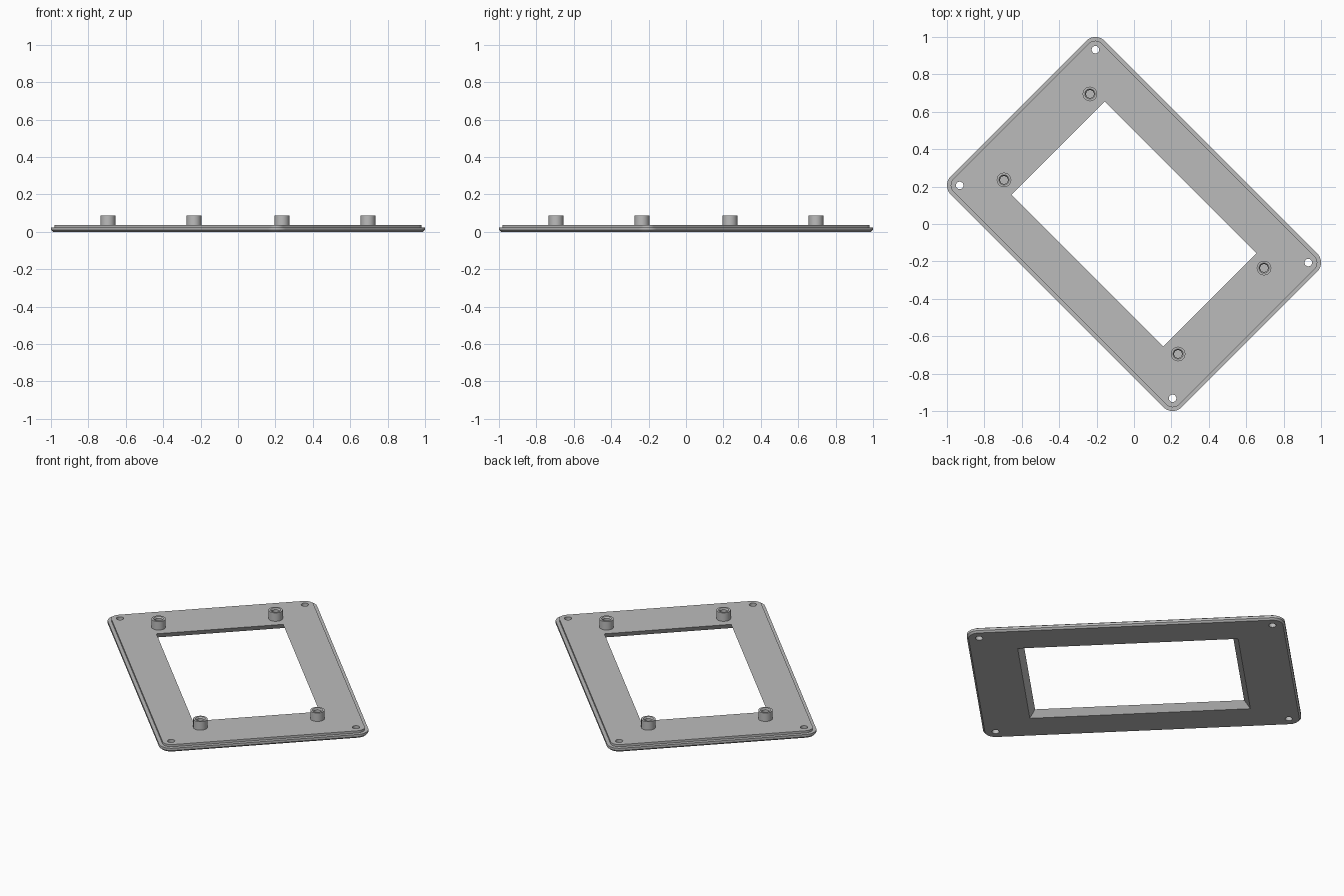
import bpy, bmesh, math
from mathutils import Matrix

if "Cube" in bpy.data.objects:
    bpy.data.objects.remove(bpy.data.objects["Cube"])

TURN = Matrix.Rotation(-math.pi / 4, 4, 'Z')
CORNER = (0.805, 0.513)      # corner arc centres, shared by the screw holes
BOSS = (0.658, 0.325)
TOP = 0.037
SIGNS = [(1, 1), (-1, 1), (-1, -1), (1, -1)]

grey = bpy.data.materials.new("light_grey")
grey.use_nodes = True
colour = (0.5, 0.5, 0.5, 1)
grey.diffuse_color = colour
grey.node_tree.nodes["Principled BSDF"].inputs["Base Color"].default_value = colour


def rounded_rect(cx, cy, r, z, steps=10):
    """Rectangle of corner centres (cx, cy) with corner radius r."""
    pts = []
    for i, (sx, sy) in enumerate(SIGNS):
        for k in range(steps + 1 if r else 1):
            a = (i + k / steps) * math.pi / 2
            pts.append((sx * cx + r * math.cos(a), sy * cy + r * math.sin(a), z))
    return pts


def circle(x, y, r, z, n=32):
    return [(x + r * math.cos(2 * math.pi * k / n),
             y + r * math.sin(2 * math.pi * k / n), z) for k in range(n)]


def loft(bm, loops):
    """Closed solid through a stack of matching loops."""
    rings = [[bm.verts.new(p) for p in loop] for loop in loops]
    n = len(rings[0])
    for a, b in zip(rings, rings[1:]):
        for i in range(n):
            j = (i + 1) % n
            bm.faces.new((a[i], a[j], b[j], b[i]))
    bm.faces.new(rings[0][::-1])
    bm.faces.new(rings[-1])


def make_object(name, bm):
    bmesh.ops.recalc_face_normals(bm, faces=bm.faces)
    bm.transform(TURN)
    mesh = bpy.data.meshes.new(name)
    bm.to_mesh(mesh)
    bm.free()
    mesh.materials.append(grey)
    obj = bpy.data.objects.new(name, mesh)
    bpy.context.collection.objects.link(obj)
    return obj


def select(obj):
    bpy.ops.object.select_all(action='DESELECT')
    obj.select_set(True)
    bpy.context.view_layer.objects.active = obj


# Plate with chamfered underside and a stepped rim
bm = bmesh.new()
rim = [(0.058, 0), (0.068, 0.010), (0.068, 0.024), (0.048, 0.024), (0.048, TOP)]
loft(bm, [rounded_rect(*CORNER, r, z) for r, z in rim])
plate = make_object("frame_plate", bm)

# Cutter: bevelled window opening and four corner screw holes
bm = bmesh.new()
loft(bm, [rounded_rect(0.574 + 0.85 * (TOP - z), 0.352 + 0.85 * (TOP - z), 0, z)
          for z in (-0.02, 0.06)])
for sx, sy in SIGNS:
    loft(bm, [circle(sx * CORNER[0], sy * CORNER[1], 0.02, z) for z in (-0.02, 0.06)])
cutter = make_object("opening_cutter", bm)
cutter.hide_render = True

cut = plate.modifiers.new("openings", 'BOOLEAN')
cut.operation = 'DIFFERENCE'
cut.solver = 'EXACT'
cut.object = cutter
select(plate)
bpy.ops.object.modifier_apply(modifier=cut.name)
bpy.data.objects.remove(cutter)
bpy.ops.object.shade_smooth_by_angle(angle=math.radians(30))

# Four mounting bosses with countersunk blind holes
boss_profile = [(0.039, 0.03), (0.039, 0.088), (0.027, 0.088), (0.021, 0.080), (0.021, 0.045)]
for (sx, sy), place in zip(SIGNS, ("right", "back", "left", "front")):
    bm = bmesh.new()
    loft(bm, [circle(sx * BOSS[0], sy * BOSS[1], r, z) for r, z in boss_profile])
    boss = make_object("mounting_boss_" + str(SIGNS.index((sx, sy)) + 1), bm)
    select(boss)
    bpy.ops.object.shade_smooth_by_angle(angle=math.radians(30))
